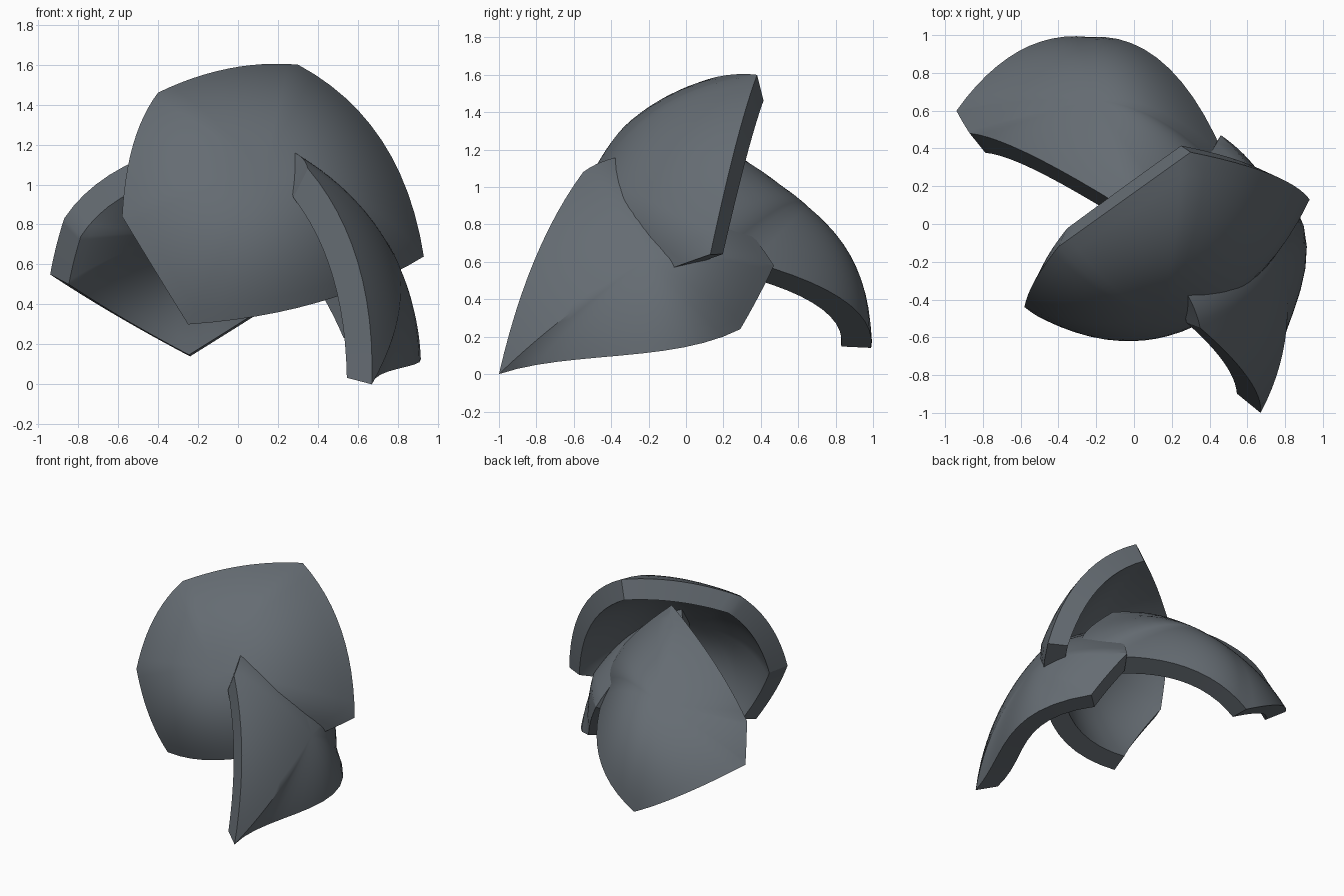
import bpy, bmesh, math
from mathutils import Vector

if "Cube" in bpy.data.objects:
    bpy.data.objects.remove(bpy.data.objects["Cube"])

slate = bpy.data.materials.new("slate_grey")
slate.diffuse_color = (0.13, 0.15, 0.17, 1)
slate.use_nodes = True
slate.node_tree.nodes["Principled BSDF"].inputs["Base Color"].default_value = slate.diffuse_color

RINGS, SEGS = 12, 12


def through(points, t):
    """Smooth curve through evenly spaced points."""
    n = len(points) - 1
    out = Vector((0, 0, 0))
    for i, p in enumerate(points):
        w = 1.0
        for j in range(n + 1):
            if j != i:
                w *= (t * n - j) / (i - j)
        out += Vector(p) * w
    return out


def shell(name, crown, normal, focus, fullness, thick, outline):
    """Domed five-sided shell: each outline row is a corner and the points along its next edge."""
    crown, focus = Vector(crown), Vector(focus)
    n = Vector(normal).normalized()

    # curved rim
    rim = []
    for i, edge in enumerate(outline):
        pts = list(edge) + [outline[(i + 1) % len(outline)][0]]
        rim += [through(pts, k / SEGS) for k in range(SEGS)]

    # dome from the crown to the rim
    rows = []
    for r in range(1, RINGS + 1):
        t = r / RINGS
        row = []
        for e in rim:
            d = e - crown
            drop = n * d.dot(n)
            row.append(crown + (d - drop) * t + drop * t ** fullness)
        rows.append(row)

    bm = bmesh.new()

    def skin(move):
        top = bm.verts.new(move(crown))
        grid = [[bm.verts.new(move(p)) for p in row] for row in rows]
        return top, grid

    def inward(p):
        return p + (focus - p).normalized() * thick

    count = len(rim)
    outer = skin(lambda p: p)
    inner = skin(inward)
    for top, grid in (outer, inner):
        for j in range(count):
            k = (j + 1) % count
            bm.faces.new((top, grid[0][j], grid[0][k]))
            for r in range(RINGS - 1):
                bm.faces.new((grid[r][j], grid[r + 1][j],
                              grid[r + 1][k], grid[r][k]))
    # rim wall
    for j in range(count):
        k = (j + 1) % count
        bm.faces.new((outer[1][-1][j], inner[1][-1][j],
                      inner[1][-1][k], outer[1][-1][k]))
    bmesh.ops.recalc_face_normals(bm, faces=bm.faces)

    mesh = bpy.data.meshes.new(name)
    bm.to_mesh(mesh)
    bm.free()
    mesh.materials.append(slate)
    ob = bpy.data.objects.new(name, mesh)
    bpy.context.collection.objects.link(ob)
    bpy.ops.object.select_all(action='DESELECT')
    ob.select_set(True)
    bpy.context.view_layer.objects.active = ob
    bpy.ops.object.shade_smooth_by_angle(angle=math.radians(30))
    return ob


# large upper shell facing the front
shell("front_shell", (0.12, -0.49, 1.05), (0.17, -0.85, 0.48), (-0.05, 0.62, 0.65), 2.5, 0.15, [
    ((0.30, 0.38, 1.60), (-0.05, 0.13, 1.58)),
    ((-0.40, -0.12, 1.46), (-0.525, -0.30, 1.20)),
    ((-0.58, -0.44, 0.84), (-0.41, -0.53, 0.56)),
    ((-0.25, -0.52, 0.30), (0.40, -0.45, 0.41)),
    ((0.93, 0.13, 0.64), (0.72, 0.265, 1.22)),
])

# right shell reaching down to the ground
shell("right_shell", (0.80, -0.22, 0.60), (0.90, -0.12, 0.38), (-0.09, -0.38, 0.20), 2.15, 0.165, [
    ((0.67, -1.00, 0.00), (0.80, -0.58, 0.078), (0.915, -0.12, 0.125)),
    ((0.65, 0.29, 0.24), (0.565, 0.385, 0.41)),
    ((0.46, 0.47, 0.58), (0.29, 0.21, 0.92)),
    ((0.06, -0.05, 1.14), (0.26, -0.33, 1.165)),
    ((0.35, -0.55, 1.08), (0.60, -0.81, 0.61)),
])

# back shell tucked under the other two
shell("back_shell", (-0.22, 0.66, 0.87), (-0.20, 0.62, 0.76), (-0.28, -0.25, 0.20), 2.5, 0.16, [
    ((-0.24, 0.99, 0.14), (-0.61, 0.915, 0.345)),
    ((-0.94, 0.60, 0.55), (-0.91, 0.545, 0.69)),
    ((-0.87, 0.48, 0.83), (-0.487, 0.336, 1.13)),
    ((0.16, -0.05, 1.27), (0.54, 0.05, 0.86)),
    ((0.53, 0.23, 0.63), (0.19, 0.82, 0.41)),
])
